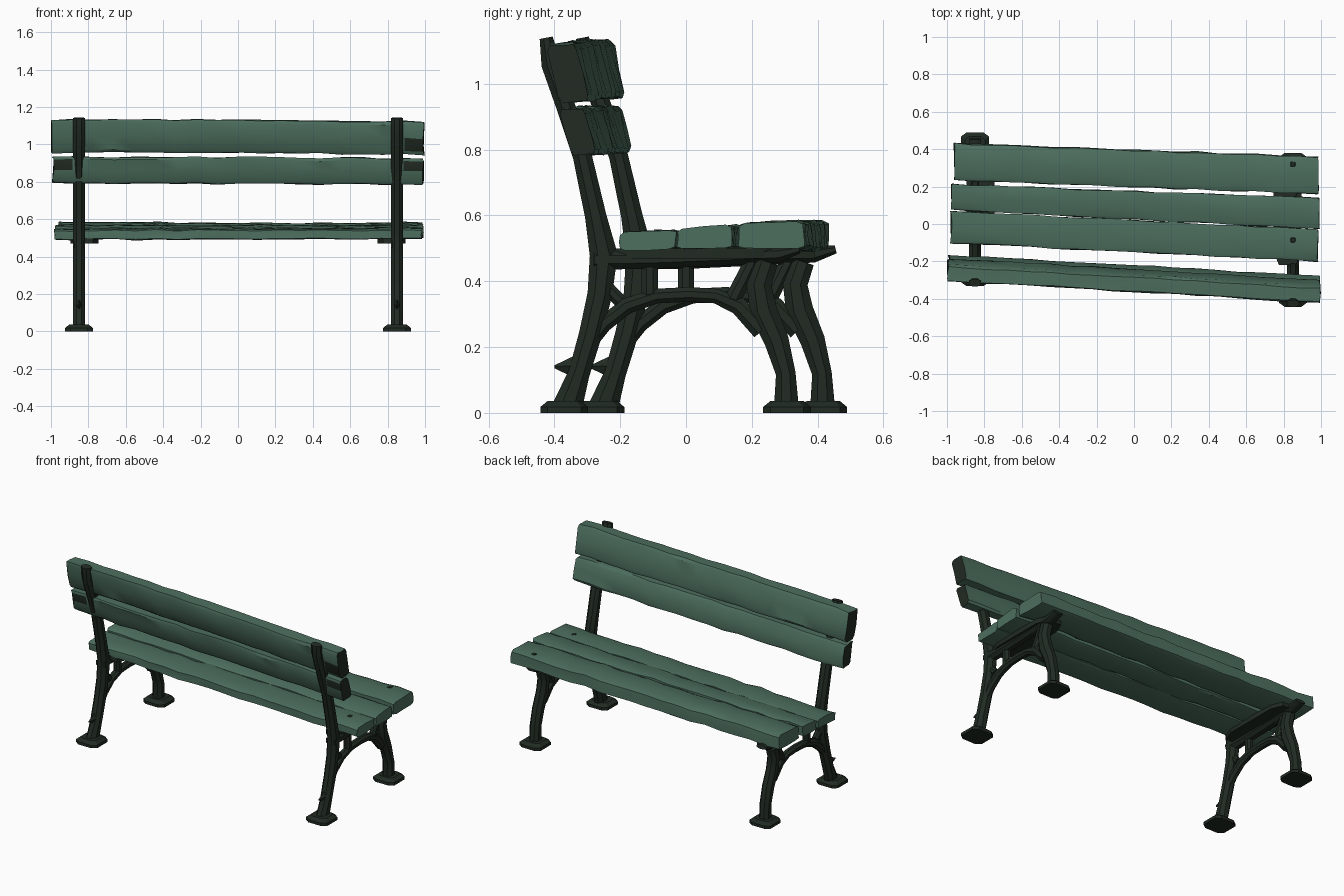
import bpy, bmesh, math, random
from mathutils import Vector

random.seed(7)
cube = bpy.data.objects.get("Cube")
if cube:
    bpy.data.objects.remove(cube, do_unlink=True)


def material(name, rgb):
    m = bpy.data.materials.new(name)
    m.use_nodes = True
    m.diffuse_color = (*rgb, 1)
    bsdf = m.node_tree.nodes["Principled BSDF"]
    bsdf.inputs["Base Color"].default_value = (*rgb, 1)
    bsdf.inputs["Roughness"].default_value = 0.8
    return m


GREEN = material("weathered green wood", (0.074, 0.158, 0.112))
IRON = material("dark green iron", (0.015, 0.024, 0.016))


def finish(name, bm, mats, angle=35):
    bmesh.ops.recalc_face_normals(bm, faces=bm.faces)
    me = bpy.data.meshes.new(name)
    bm.to_mesh(me)
    bm.free()
    for m in mats:
        me.materials.append(m)
    ob = bpy.data.objects.new(name, me)
    bpy.context.collection.objects.link(ob)
    bpy.ops.object.select_all(action='DESELECT')
    ob.select_set(True)
    bpy.context.view_layer.objects.active = ob
    bpy.ops.object.shade_smooth_by_angle(angle=math.radians(angle))
    return ob


def loft(bm, rings):
    """Skin closed rings of equal length and cap both ends."""
    loops = [[bm.verts.new(p) for p in r] for r in rings]
    n = len(loops[0])
    sides = []
    for a, b in zip(loops, loops[1:]):
        sides.append([bm.faces.new((a[i], a[(i + 1) % n], b[(i + 1) % n], b[i]))
                      for i in range(n)])
    caps = [bm.faces.new(loops[0]), bm.faces.new(loops[-1])]
    return sides, caps


# Worn planks: a four-corner section (back bottom, front bottom, front top,
# back top) carried along x, with chamfered and slightly ragged edges
def plank(name, right, shift, x0, x1, worn=(), dark_ends=False, steps=18):
    bm = bmesh.new()
    rings = []
    right = [Vector(c) for c in right]
    left = [c + Vector(s) for c, s in zip(right, shift)]
    for k in range(steps + 1):
        t = k / steps
        x = x0 + (x1 - x0) * t
        end = k in (0, steps)
        corners = [a.lerp(b, t) for a, b in zip(left, right)]
        wander = Vector((random.uniform(-.003, .003), random.uniform(-.004, .004)))
        ring = []
        for i in range(4):
            a, b = corners[i], corners[(i + 1) % 4]
            for f in (.1, .5, .9):
                p = a.lerp(b, f) + wander
                p += Vector((random.uniform(-.003, .003), random.uniform(-.003, .003)))
                dx = random.uniform(0, .012) * (1 if k == 0 else -1) if end else 0
                ring.append((x + dx, p.x, p.y))
        rings.append(ring)
    sides, caps = loft(bm, rings)
    for station, quad in worn:
        sides[station][quad].material_index = 1
    if dark_ends:
        for c in caps:
            c.material_index = 1
    return finish(name, bm, [GREEN, IRON])


BACK_LOW, BACK_HIGH = 10, 9
plank("backrest_top_plank",
      [(-.385, .945), (-.295, .95), (-.335, 1.125), (-.425, 1.12)],
      [(.115, .01)] * 4, -1, 1, worn=[(-1, BACK_LOW)], dark_ends=True)
plank("backrest_lower_plank",
      [(-.35, .785), (-.275, .785), (-.31, .925), (-.385, .925)],
      [(.115, .01)] * 4, -.995, .995,
      worn=[(-1, BACK_HIGH), (0, BACK_HIGH)], dark_ends=True)
plank("seat_back_plank",
      [(-.2, .49), (-.032, .495), (-.03, .553), (-.2, .545)],
      [(.1, 0)] * 4, -.985, .99)
plank("seat_middle_plank",
      [(-.025, .497), (.14, .5), (.14, .57), (-.025, .557)],
      [(.1, 0), (.072, 0), (.072, 0), (.1, 0)], -.98, .995)
plank("seat_front_plank",
      [(.16, .5), (.36, .5), (.355, .582), (.16, .578)],
      [(.075, -.01), (.075, -.01), (.075, 0), (.075, 0)], -.965, .99)


# Iron bars: rounded box section swept along (y, z, width) points
def bar(bm, x, pts, thick):
    rings = []
    for i, (y, z, w) in enumerate(pts):
        a, b = pts[max(i - 1, 0)], pts[min(i + 1, len(pts) - 1)]
        d = Vector((b[0] - a[0], b[1] - a[1])).normalized()
        ring = []
        for s in range(8):
            ang = math.tau * (s + .5) / 8
            u, v = math.cos(ang) * 1.08, math.sin(ang) * 1.08
            ring.append((x + v * thick / 2, y - d.y * u * w / 2, z + d.x * u * w / 2))
        rings.append(ring)
    loft(bm, rings)


def block(bm, x, y, z, size, taper=1.0):
    """Box around a centre, its top scaled by taper."""
    sx, sy, sz = (s / 2 for s in size)
    rings = []
    for h, f in ((-sz, 1), (0, 1), (sz, taper)):
        rings.append([(x + u * sx * f, y + v * sy * f, z + h)
                      for u, v in ((-1, -.7), (-.6, -1), (.6, -1), (1, -.7),
                                   (1, .7), (.6, 1), (-.6, 1), (-1, .7))])
    loft(bm, rings)


POST = [(-.36, .02, .09), (-.325, .12, .065), (-.29, .24, .07), (-.262, .36, .075),
        (-.25, .48, .085), (-.275, .6, .065), (-.315, .78, .058),
        (-.365, .93, .058), (-.41, 1.06, .06), (-.425, 1.14, .04)]
FRONT_LEG = [(.305, .02, .075), (.303, .12, .06), (.275, .22, .075),
             (.235, .31, .085), (.222, .39, .075), (.245, .46, .07)]
ARCH = [(-.3, .2, .04), (-.25, .27, .05), (-.18, .325, .05), (-.09, .355, .045),
        (.01, .36, .045), (.09, .355, .045), (.16, .325, .055), (.23, .25, .06)]
RAIL = [(-.28, .465, .06), (-.1, .468, .06), (.1, .475, .055), (.28, .482, .05),
        (.345, .497, .025)]
STRUTS = [[(-.27, .41, .045), (-.2, .34, .04)], [(.14, .34, .05), (.2, .46, .045)],
          [(-.11, .35, .05), (-.11, .46, .05)]]

for label, x, dy in (("left", .85, 0), ("right", -.85, .11)):
    def moved(pts):
        return [(y + dy, z, w) for y, z, w in pts]

    for part, pts, thick in (("back_post", POST, .065), ("front_leg", FRONT_LEG, .065),
                             ("arch", ARCH, .045), ("seat_rail", RAIL, .065)):
        bm = bmesh.new()
        bar(bm, x, moved(pts), thick)
        finish(f"{label}_{part}", bm, [IRON])

    bm = bmesh.new()
    for pts in STRUTS:
        bar(bm, x, moved(pts), .04)
    finish(f"{label}_struts", bm, [IRON])

    # Splayed feet
    for part, y in (("back_foot", -.37), ("front_foot", .307)):
        bm = bmesh.new()
        block(bm, x, y + dy, .018, (.15, .145, .036), .7)
        finish(f"{label}_{part}", bm, [IRON], 25)

    # Pointed spur on the back leg
    bm = bmesh.new()
    base = [(x - .025, -.32 + dy, .145), (x, -.325 + dy, .1),
            (x + .025, -.32 + dy, .145), (x, -.305 + dy, .19)]
    loft(bm, [base, [(x + (p[0] - x) * .1, -.4 + dy, .14 + (p[2] - .145) * .1)
                     for p in base]])
    finish(f"{label}_spur", bm, [IRON], 25)

    # Flange that carries the planks, reaching inward
    bm = bmesh.new()
    inward = -math.copysign(.03, x)
    block(bm, x + inward, .03 + dy, .484, (.15, .5, .03), 1)
    finish(f"{label}_seat_flange", bm, [IRON], 25)

# Bolt heads on the seat
bm = bmesh.new()
for y, z in ((-.085, .553), (.32, .582)):
    block(bm, .85, y, z, (.028, .028, .009), .8)
finish("seat_bolts", bm, [IRON], 25)
